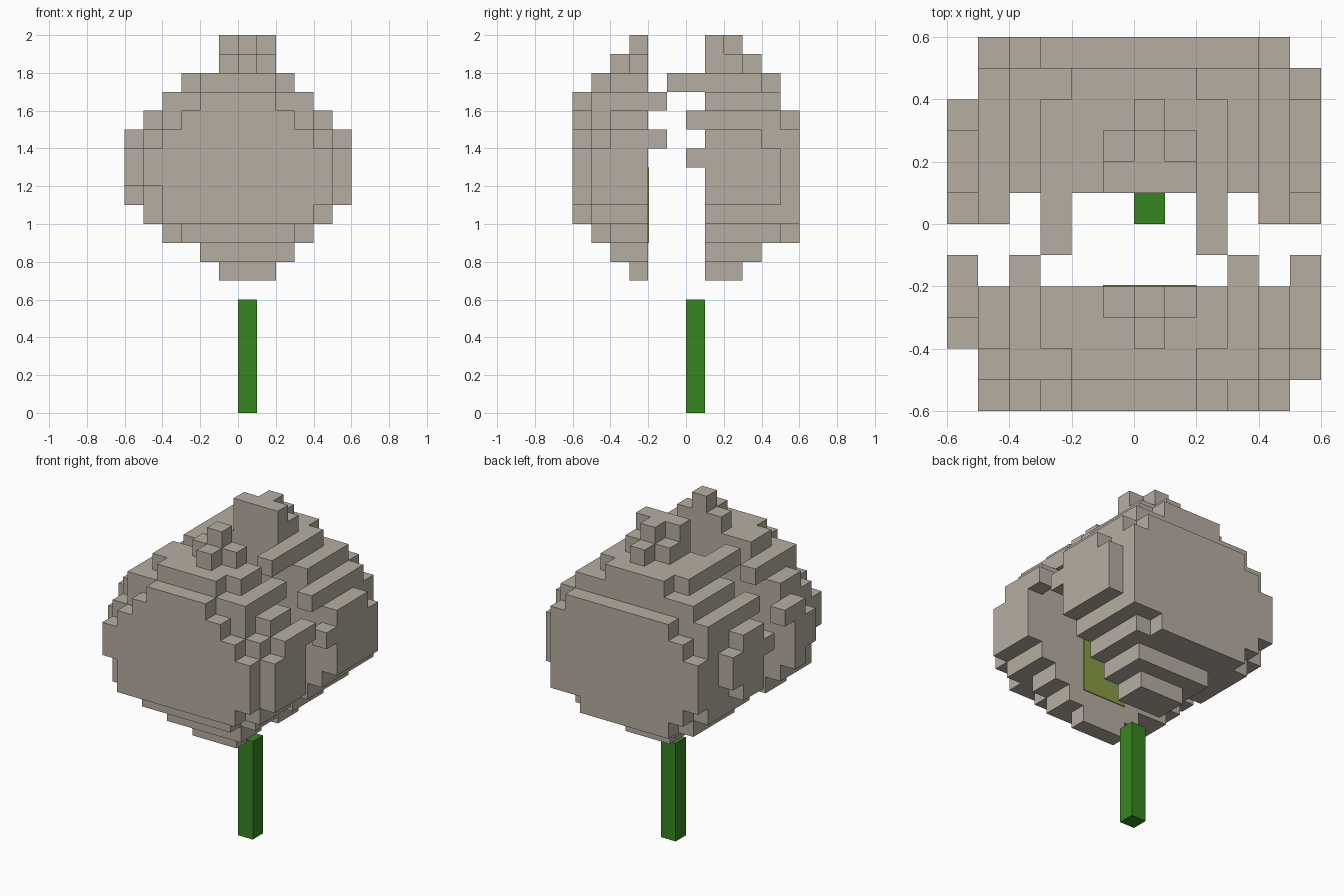
import bpy, bmesh, math
from mathutils import Vector

cube = bpy.data.objects.get("Cube")
if cube:
    bpy.data.objects.remove(cube, do_unlink=True)

U = 0.1  # size of one block


def material(name, rgb):
    m = bpy.data.materials.new(name)
    m.use_nodes = True
    m.diffuse_color = (*rgb, 1)
    bsdf = m.node_tree.nodes["Principled BSDF"]
    bsdf.inputs["Base Color"].default_value = (*rgb, 1)
    bsdf.inputs["Roughness"].default_value = 0.9
    return m


beige = material("warm beige", (0.47, 0.42, 0.36))
green = material("stem green", (0.037, 0.238, 0.016))
olive = material("olive", (0.25, 0.33, 0.06))


def finish(name, bm, mat):
    mesh = bpy.data.meshes.new(name)
    bm.to_mesh(mesh)
    bm.free()
    mesh.materials.append(mat)
    ob = bpy.data.objects.new(name, mesh)
    bpy.context.collection.objects.link(ob)
    return ob


def box(name, x0, x1, y0, y1, z0, z1, mat):
    bm = bmesh.new()
    bmesh.ops.create_cube(bm, size=1)
    for v in bm.verts:
        v.co = Vector(((x0 + x1) / 2 + v.co.x * (x1 - x0),
                       (y0 + y1) / 2 + v.co.y * (y1 - y0),
                       (z0 + z1) / 2 + v.co.z * (z1 - z0))) * U
    return finish(name, bm, mat)


def blocks(name, slabs, mat):
    """Outer skin of the union of block slabs (x0, x1, y0, y1, z0, z1)."""
    cells = {(x, y, z) for x0, x1, y0, y1, z0, z1 in slabs
             for x in range(x0, x1) for y in range(y0, y1) for z in range(z0, z1)}
    bm = bmesh.new()
    for c in cells:
        for axis in range(3):
            for side in (0, 1):
                n = list(c)
                n[axis] += 2 * side - 1
                if tuple(n) in cells:
                    continue
                a, b = (axis + 1) % 3, (axis + 2) % 3
                ring = []
                for da, db in ((0, 0), (1, 0), (1, 1), (0, 1)):
                    p = list(c)
                    p[axis] += side
                    p[a] += da
                    p[b] += db
                    ring.append(bm.verts.new(Vector(p) * U))
                bm.faces.new(ring if side else ring[::-1])
    bmesh.ops.remove_doubles(bm, verts=bm.verts, dist=1e-4)
    bmesh.ops.dissolve_limit(bm, angle_limit=math.radians(1),
                             verts=bm.verts, edges=bm.edges)
    return finish(name, bm, mat)


# Front half of the round head
front = [
    # outer stepped disc
    (-2, 2, -6, -5, 10, 17), (-3, 3, -6, -5, 10, 16), (-4, 4, -6, -5, 10, 15),
    (-5, 5, -6, -5, 12, 14), (-4, 5, -6, -5, 11, 14),
    # body
    (-2, 2, -5, -2, 9, 18), (-3, 3, -5, -2, 9, 17), (-4, 4, -5, -2, 10, 17),
    (-5, 5, -5, -2, 10, 15), (-5, 5, -4, -2, 10, 16), (-3, 3, -4, -2, 17, 18),
    # stepped underside
    (-4, 4, -4, -2, 9, 10), (-2, 3, -4, -2, 8, 9), (-1, 2, -3, -2, 7, 8),
    # side plates
    (5, 6, -5, -4, 11, 14), (5, 6, -4, -2, 11, 15),
    (-6, -5, -4, -3, 12, 14), (-6, -5, -3, -2, 11, 15),
    # peak
    (-1, 2, -3, -2, 18, 19), (0, 1, -4, -2, 18, 19), (0, 1, -3, -2, 19, 20),
]
# Back half of the round head
back = [
    # outer stepped disc
    (-3, 4, 5, 6, 10, 16), (-4, 5, 5, 6, 10, 15), (-5, 5, 5, 6, 11, 14),
    (-3, 3, 5, 6, 9, 10),
    # body
    (-2, 2, 1, 5, 9, 18), (-4, 4, 1, 5, 9, 17), (-5, 5, 1, 5, 10, 16),
    (-3, 3, 1, 4, 17, 18),
    # stepped underside
    (-2, 3, 1, 4, 8, 9), (-1, 2, 1, 3, 7, 8),
    # side plates
    (5, 6, 4, 5, 11, 14), (5, 6, 1, 4, 11, 15),
    (-6, -5, 3, 4, 12, 14), (-6, -5, 1, 3, 11, 15),
    # peak
    (-1, 2, 1, 3, 18, 19), (0, 1, 1, 4, 18, 19),
    (-1, 2, 1, 2, 19, 20), (0, 1, 2, 3, 19, 20),
]
# Teeth reaching into the gap, the same on both sides
for x, y0, y1, z, half in ((5, -2, -1, 14, front), (3, -2, -1, 16, front),
                           (2, -1, 1, 17, back), (4, 0, 1, 15, back),
                           (5, 0, 1, 13, back)):
    for x0 in (x, -x - 1):
        half.append((x0, x0 + 1, y0, y1, z, z + 1))

blocks("head_front_half", front, beige)
blocks("head_back_half", back, beige)

# Coloured core plate on the inner face of the front half
box("inner_core", -1, 2, -2, -1.95, 9, 13, olive)

# Stem
box("stem", 0, 1, 0, 1, 0, 6, green)
